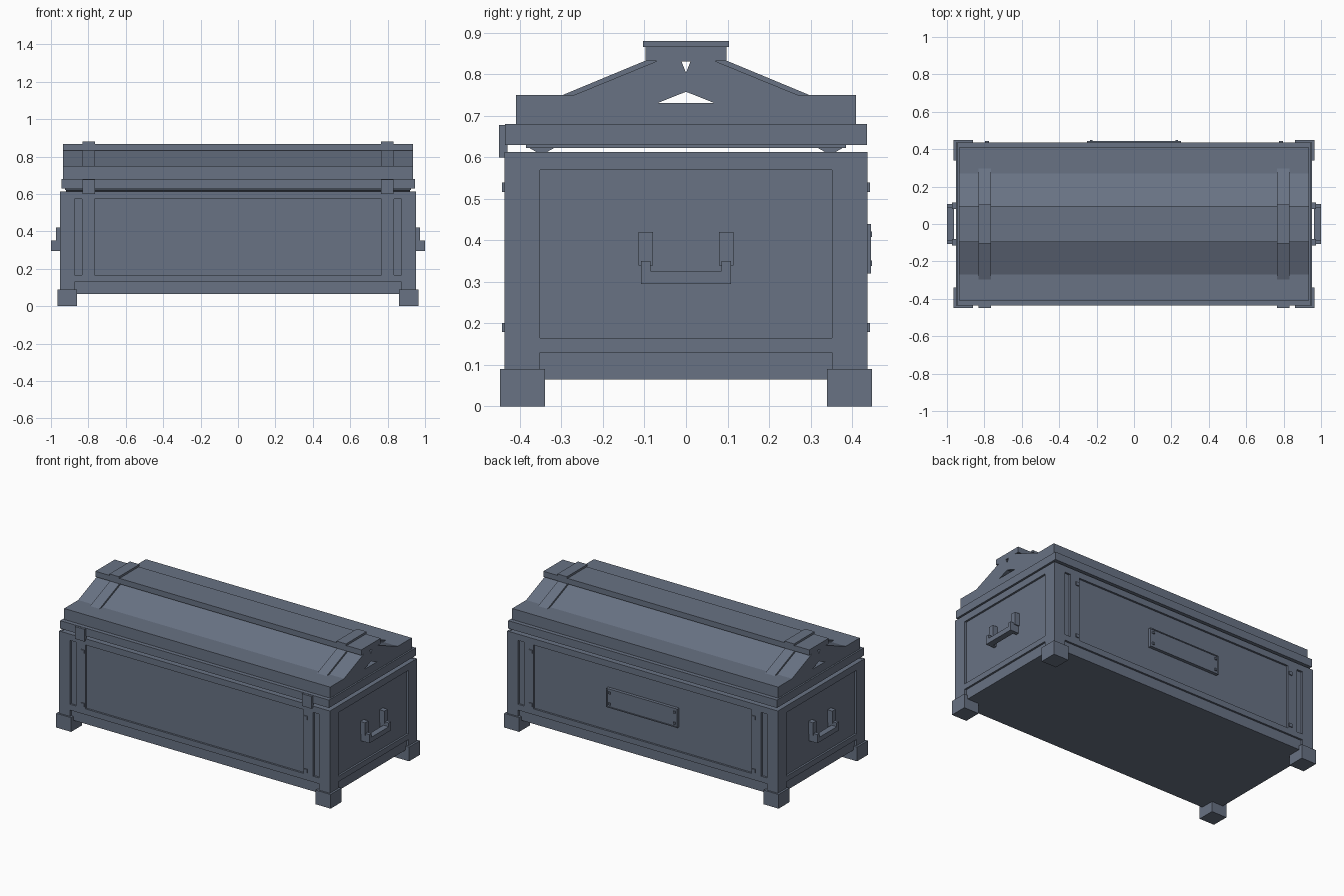
import bpy
import bmesh

cube = bpy.data.objects.get("Cube")
if cube:
    bpy.data.objects.remove(cube, do_unlink=True)

slate = bpy.data.materials.new("slate_blue_grey")
slate.use_nodes = True
colour = (0.14, 0.17, 0.23, 1)
slate.diffuse_color = colour
slate.node_tree.nodes["Principled BSDF"].inputs["Base Color"].default_value = colour


def finish(name, bm):
    bmesh.ops.recalc_face_normals(bm, faces=bm.faces)
    mesh = bpy.data.meshes.new(name)
    bm.to_mesh(mesh)
    bm.free()
    mesh.materials.append(slate)
    obj = bpy.data.objects.new(name, mesh)
    bpy.context.collection.objects.link(obj)
    return obj


def box(name, xs, ys, zs):
    """Box between pairs of limits."""
    bm = bmesh.new()
    bmesh.ops.create_cube(bm, size=1)
    for v in bm.verts:
        v.co = [lim[0] if c < 0 else lim[1] for c, lim in zip(v.co, (xs, ys, zs))]
    return finish(name, bm)


def prism(name, profile, x0, x1):
    """Profile in (y, z) extruded along x."""
    bm = bmesh.new()
    face = bm.faces.new([bm.verts.new((x0, y, z)) for y, z in profile])
    new = bmesh.ops.extrude_face_region(bm, geom=[face])["geom"]
    bmesh.ops.translate(bm, vec=(x1 - x0, 0, 0),
                        verts=[g for g in new if isinstance(g, bmesh.types.BMVert)])
    return finish(name, bm)


def span(s, a, b):
    """Limits mirrored to the side given by s."""
    return sorted((s * a, s * b))


def sym(a):
    return (-a, a)


SIDES = (("right", -1), ("left", 1))
ENDS = (("front", -1), ("back", 1))
X, Y, D = 0.952, 0.437, 0.012
BASE, TOP = 0.065, 0.613

# Body core, set back behind the frame
box("body_core", sym(X - D), sym(Y - D), (BASE, TOP - 0.002))

# Long-side frames: rails and straps with rivets
for end, e in ENDS:
    depth = span(e, Y - D, Y)
    box(end + "_top_rail", sym(0.875), depth, (0.573, TOP))
    box(end + "_bottom_rail", sym(0.875), depth, (0.13, 0.167))
    for side, s in SIDES:
        box(f"{end}_{side}_strap", span(s, 0.767, 0.835), depth, (0.167, 0.573))
        for z in (0.19, 0.528):
            box(f"{end}_{side}_rivet", span(s, 0.774, 0.796),
                span(e, Y, Y + 0.006), (z - 0.011, z + 0.011))

# Short-side frames
for side, s in SIDES:
    depth = span(s, X - D, X)
    box(side + "_top_rail", depth, sym(0.352), (0.57, TOP))
    box(side + "_bottom_rail", depth, sym(0.352), (0.13, 0.165))

# Corner posts and feet
for side, s in SIDES:
    for end, e in ENDS:
        box(f"{end}_{side}_post_long", span(s, 0.875, X), span(e, Y - D, Y), (BASE, TOP))
        box(f"{end}_{side}_post_short", span(s, X - D, X), span(e, 0.352, Y - D), (BASE, TOP))
        box(f"{end}_{side}_foot", span(s, 0.86, 0.965), span(e, 0.34, 0.448), (0, 0.09))

# Side handles: two brackets, two arms and a grip
for side, s in SIDES:
    for end, e in ENDS:
        box(f"{side}_{end}_handle_bracket", span(s, X - D, 0.973),
            span(e, 0.08, 0.114), (0.34, 0.42))
        box(f"{side}_{end}_handle_arm", span(s, X - D, 1.0),
            span(e, 0.086, 0.108), (0.295, 0.35))
    box(side + "_handle_grip", span(s, 0.962, 1.0), sym(0.086), (0.295, 0.326))

# Back plaque with raised border and screws
box("plaque", sym(0.25), (Y - D, Y + 0.004), (0.32, 0.44))
for z in (0.323, 0.437):
    box("plaque_border", sym(0.25), (Y, Y + 0.008), (z - 0.003, z + 0.003))
for side, s in SIDES:
    box(side + "_plaque_border", span(s, 0.244, 0.25), (Y, Y + 0.008), (0.326, 0.434))
    for z in (0.345, 0.415):
        box(side + "_plaque_screw", span(s, 0.222, 0.236), (Y, Y + 0.011),
            (z - 0.007, z + 0.007))

# Lid rim, lip and the wedge runners that carry it
box("lid_rim", sym(0.945), sym(0.436), (0.63, 0.68))
box("lid_lip", sym(0.925), sym(0.385), (0.622, 0.63))
for end, e in ENDS:
    runner = [(0.355, 0.61), (0.34, 0.61), (0.315, 0.624), (0.38, 0.624)]
    prism(end + "_lid_runner", [(e * y, z) for y, z in runner], -0.92, 0.92)

# Gabled lid with an overhanging ridge
half = [(0.41, 0.68), (0.41, 0.75), (0.27, 0.75), (0.07, 0.832), (0.097, 0.832), (0.097, 0.867)]
lid = prism("lid", half + [(-y, z) for y, z in reversed(half)], -0.935, 0.935)

# Two triangular openings running through the lid
openings = (("chevron", [(-0.068, 0.731), (0.068, 0.731), (0, 0.758)]),
            ("notch", [(-0.011, 0.831), (0.011, 0.831), (0, 0.804)]))
for name, tri in openings:
    cutter = prism(name + "_cutter", tri, -1.1, 1.1)
    cutter.hide_render = True
    mod = lid.modifiers.new(name, "BOOLEAN")
    mod.operation = "DIFFERENCE"
    mod.solver = "EXACT"
    mod.object = cutter
    bpy.context.view_layer.objects.active = lid
    bpy.ops.object.modifier_apply(modifier=mod.name)
    bpy.data.objects.remove(cutter, do_unlink=True)

# Lid straps, ridge caps and front latches
for side, s in SIDES:
    x0, x1 = span(s, 0.765, 0.832)
    for end, e in ENDS:
        slab = [(0.3, 0.749), (0.1, 0.832), (0.065, 0.832), (0.265, 0.749)]
        prism(f"{end}_{side}_lid_strap", [(e * y, z) for y, z in slab], x0, x1)
    box(side + "_ridge_cap", (x0, x1), sym(0.103), (0.866, 0.88))
    box(side + "_latch", (x0, x1), (-0.45, -0.43), (0.6, 0.678))
